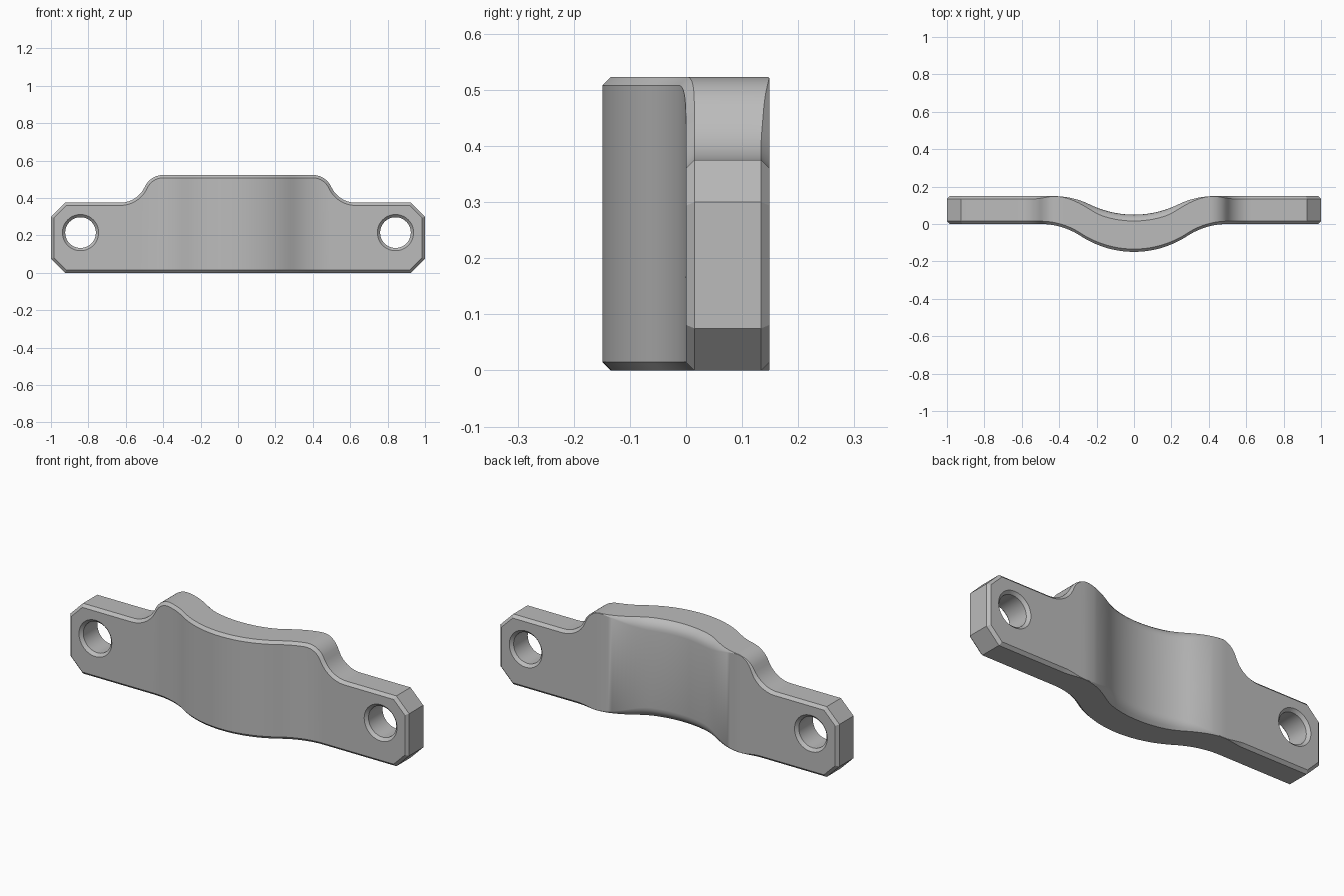
import bpy, bmesh, math
from mathutils import Vector

if "Cube" in bpy.data.objects:
    bpy.data.objects.remove(bpy.data.objects["Cube"], do_unlink=True)

mat = bpy.data.materials.new("plain grey")
mat.use_nodes = True
grey = (0.5, 0.5, 0.5, 1)
mat.diffuse_color = grey
mat.node_tree.nodes["Principled BSDF"].inputs["Base Color"].default_value = grey

CHAMFER = 0.015


def s_curve(x, x0, x1, v0, v1, share):
    """Two tangent arcs from v0 at x0 to v1 at x1, mirrored in x."""
    u, w, h = abs(x) - x0, x1 - x0, abs(v1 - v0)
    if u <= 0:
        return v0
    if u >= w:
        return v1
    radius = w / math.sin(2 * math.atan(h / w))
    r1, r2 = radius * share, radius * (1 - share)
    if u < share * w:
        rise = r1 - math.sqrt(r1 * r1 - u * u)
    else:
        rise = h - r2 + math.sqrt(r2 * r2 - (w - u) ** 2)
    return v0 + math.copysign(rise, v1 - v0)


def front_y(x):
    return s_curve(x, 0, 0.5, -0.149, 0, 0.57)


def back_y(x):
    return s_curve(x, 0, 0.43, 0.05, 0.149, 0.55)


def top_z(x):
    return 0.3 if abs(x) == 1 else s_curve(x, 0.4, 0.63, 0.523, 0.375, 0.43)


def bottom_z(x):
    return 0.075 if abs(x) == 1 else 0


def smooth(t):
    t = min(max(t, 0), 1)
    return t * t * (3 - 2 * t)


def new_object(name, bm):
    bmesh.ops.recalc_face_normals(bm, faces=bm.faces)
    mesh = bpy.data.meshes.new(name)
    bm.to_mesh(mesh)
    bm.free()
    obj = bpy.data.objects.new(name, mesh)
    bpy.context.collection.objects.link(obj)
    return obj


def bridge(bm, a, b):
    for i in range(len(a)):
        j = (i + 1) % len(a)
        bm.faces.new((a[i], a[j], b[j], b[i]))


# Outline of the strap: stepped top, clipped end corners
half = [0.4 * i / 20 for i in range(1, 21)]
half += [0.4 + 0.23 * i / 20 for i in range(1, 21)] + [0.925, 1]
xs = [-x for x in reversed(half)] + [0] + half
outline = [Vector((x, top_z(x))) for x in xs]
outline += [Vector((x, bottom_z(x))) for x in reversed(xs)]
count = len(outline)


def edge_normal(a, b):
    d = (b - a).normalized()
    return Vector((-d.y, d.x))


miters = []
for i, p in enumerate(outline):
    n1 = edge_normal(outline[i - 1], p)
    n2 = edge_normal(p, outline[(i + 1) % count])
    miters.append((n1 + n2) / (1 + n1.dot(n2)))


def back_edge(x, t):
    """Inset and depth along the back edge: chamfer on tabs, round in the middle."""
    m = smooth((0.42 - abs(x)) / 0.27)
    tab = 0.001 + (CHAMFER - 0.001) * smooth((abs(x) - 0.42) / 0.12)
    d, w = tab + 0.055 * m, tab + 0.033 * m
    cd, cw = d * (0.5 - 0.1 * m), w * 0.5 * (1 - m)
    return 2 * t * (1 - t) * cd + t * t * d, (1 - t) ** 2 * w + 2 * t * (1 - t) * cw


bm = bmesh.new()


def ring(edge, surface, sign):
    verts = []
    for p, n in zip(outline, miters):
        inset, depth = edge(p.x)
        q = p - n * inset
        verts.append(bm.verts.new((q.x, surface(q.x) + sign * depth, q.y)))
    return verts


# Strap: front chamfer, rim, then shaped back edge
rings = [ring(lambda x: (CHAMFER, 0), front_y, 1),
         ring(lambda x: (0, CHAMFER), front_y, 1)]
for step in range(5):
    rings.append(ring(lambda x: back_edge(x, step / 4), back_y, -1))
for a, b in zip(rings, rings[1:]):
    bridge(bm, a, b)
for r in (rings[0], rings[-1]):
    for i in range(len(xs) - 1):
        bm.faces.new((r[i], r[i + 1], r[count - 2 - i], r[count - 1 - i]))
strap = new_object("clamp_strap", bm)
strap.data.materials.append(mat)

# Bolt holes with countersunk rims on both sides
for side, sx in (("left", 1), ("right", -1)):
    bm = bmesh.new()
    loops = []
    for y, r in ((-0.02, 0.117), (0.015, 0.082), (0.134, 0.082), (0.169, 0.117)):
        loops.append([bm.verts.new((sx * 0.842 + r * math.cos(a), y, 0.215 + r * math.sin(a)))
                      for a in (math.tau * k / 48 for k in range(48))])
    for a, b in zip(loops, loops[1:]):
        bridge(bm, a, b)
    bm.faces.new(loops[0])
    bm.faces.new(loops[-1])
    cutter = new_object(side + "_hole_cutter", bm)
    cutter.data.materials.append(mat)
    cutter.hide_render = True
    cutter.hide_viewport = True
    cut = strap.modifiers.new(side + "_hole", "BOOLEAN")
    cut.operation = "DIFFERENCE"
    cut.solver = "EXACT"
    cut.object = cutter

# Bake the holes, then shade smooth with sharp chamfers
bpy.context.view_layer.update()
graph = bpy.context.evaluated_depsgraph_get()
baked = bpy.data.meshes.new_from_object(strap.evaluated_get(graph))
strap.modifiers.clear()
strap.data = baked
for name in ("left_hole_cutter", "right_hole_cutter"):
    bpy.data.objects.remove(bpy.data.objects[name], do_unlink=True)
bpy.ops.object.select_all(action="DESELECT")
strap.select_set(True)
bpy.context.view_layer.objects.active = strap
bpy.ops.object.shade_smooth_by_angle(angle=math.radians(28))
